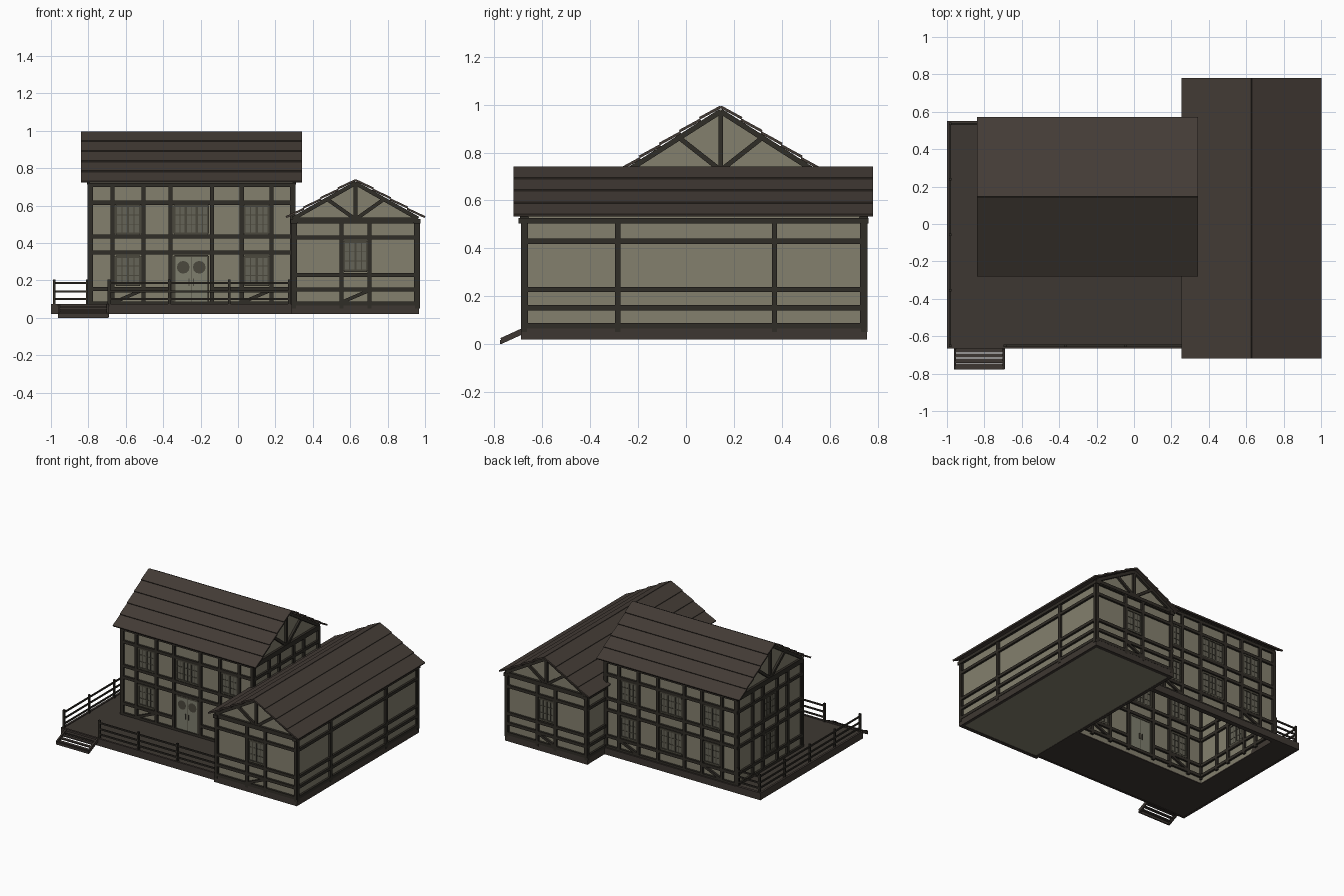
import bpy, bmesh, math
from mathutils import Vector, Matrix

cube = bpy.data.objects.get("Cube")
if cube:
    bpy.data.objects.remove(cube)


def material(name, r, g, b):
    m = bpy.data.materials.new(name)
    m.use_nodes = True
    m.diffuse_color = (r, g, b, 1)
    m.node_tree.nodes["Principled BSDF"].inputs["Base Color"].default_value = (r, g, b, 1)
    return m


PLASTER = material("khaki plaster", .23, .215, .155)
TIMBER = material("dark timber", .03, .026, .02)
ROOF = material("roof board brown", .056, .044, .036)
DECK = material("deck brown", .048, .039, .032)
FRAME = material("window frame olive", .07, .065, .047)
GLASS = material("dull glass", .13, .125, .095)
DOOR = material("door grey green", .21, .21, .155)

UP = Vector((0, 0, 1))
parts = {}


def part(name, mat):
    """Bmesh that collects the pieces of one named part."""
    if name not in parts:
        parts[name] = (bmesh.new(), mat)
    return parts[name][0]


def bar(bm, a, b, width, thick, n):
    """Box running from a to b, with its thickness along n."""
    a, b = Vector(a), Vector(b)
    x = (b - a).normalized()
    n = Vector(n).normalized()
    rot = Matrix((x, n.cross(x), n)).transposed().to_4x4()
    size = Matrix.Diagonal(((b - a).length, width, thick, 1))
    bmesh.ops.create_cube(bm, size=1, matrix=Matrix.Translation((a + b) / 2) @ rot @ size)


def box(bm, x0, x1, y0, y1, z0, z1):
    y, z = (y0 + y1) / 2, (z0 + z1) / 2
    bar(bm, (x0, y, z), (x1, y, z), y1 - y0, z1 - z0, UP)


class Facade:
    """A wall plane on which pieces are placed by (u, z)."""

    def __init__(self, axis, at, out):
        self.axis, self.at = axis, at
        self.n = Vector((0, out, 0)) if axis == "x" else Vector((out, 0, 0))

    def p(self, u, z):
        return Vector((u, self.at, z)) if self.axis == "x" else Vector((self.at, u, z))

    def bar(self, bm, u0, z0, u1, z1, w=.022, t=.03):
        bar(bm, self.p(u0, z0), self.p(u1, z1), w, t, self.n)

    def window(self, u, z, w, h, leaves=2):
        glass, frame = part("window_glass", GLASS), part("window_frames", FRAME)
        self.bar(glass, u - w / 2, z, u + w / 2, z, h, .008)
        for s in (-1, 1):
            self.bar(frame, u - w / 2, z + s * h / 2, u + w / 2, z + s * h / 2, .014, .022)
        for i in range(2 * leaves + 1):
            x = u - w / 2 + w * i / (2 * leaves)
            thin = i % 2 == 1
            self.bar(frame, x, z - h / 2, x, z + h / 2, .005 if thin else .012, .013 if thin else .02)
        for k in (-1, 1):
            self.bar(frame, u - w / 2, z + k * h / 6, u + w / 2, z + k * h / 6, .005, .013)

    def grid(self, bm, posts, rails, z0, z1):
        for u in posts:
            self.bar(bm, u, z0, u, z1)
        for z in rails:
            self.bar(bm, posts[0] - .012, z, posts[-1] + .012, z)

    def gable(self, bm, mid, half, base, ridge):
        """Rafters, king post and two braces."""
        self.bar(bm, mid, base, mid, ridge - .02, .02)
        self.bar(bm, mid - half, base, mid + half, base, .024, .036)
        for s in (-1, 1):
            self.bar(bm, mid + s * half, base + .005, mid, ridge - .018, .022, .034)
            self.bar(bm, mid + s * .012, base + .01, mid + s * half * .46, base + (ridge - base) * .52, .02)


def shell(name, axis, u0, u1, v0, v1, z0, eave, ridge, floor):
    """Plaster walls with a gable at both ends; u crosses the ridge."""
    bm = part(name, PLASTER)
    mid = (u0 + u1) / 2
    profile = [(u0, z0), (u1, z0), (u1, eave), (mid, ridge), (u0, eave)]

    def ring(v):
        return [bm.verts.new((u, v, z) if axis == "x" else (v, u, z)) for u, z in profile]
    a, b = ring(v0), ring(v1)
    bm.faces.new(a)
    bm.faces.new(b)
    for i in range(5):
        if i or floor:
            j = (i + 1) % 5
            bm.faces.new((a[i], a[j], b[j], b[i]))
    bmesh.ops.recalc_face_normals(bm, faces=bm.faces)


def roof(name, axis, mid, half, ridge, eave, v0, v1, rows):
    """Overlapping boards on both slopes."""
    bm = part(name, ROOF)
    vm = (v0 + v1) / 2

    def p(u, z):
        return Vector((u, vm, z)) if axis == "x" else Vector((vm, u, z))
    for s in (-1, 1):
        top, low = p(mid, ridge - .012), p(mid + s * half, eave)
        along = Vector((0, 1, 0)) if axis == "x" else Vector((1, 0, 0))
        n = (low - top).cross(along)
        n = n.normalized() * (1 if n.z > 0 else -1)
        for i in range(rows):
            a = top.lerp(low, i / rows)
            b = top.lerp(low, (i + 1) / rows) + n * .007
            bar(bm, a, b, v1 - v0, .011, (b - a).cross(along) * (1 if (b - a).cross(along).z > 0 else -1))


# Main house: plaster shell, open below
X0, X1, Y0, Y1 = -.79, .292, -.235, .525
MID = (Y0 + Y1) / 2
shell("house_walls", "y", Y0, Y1, X0, X1, .03, .735, .98, False)
roof("house_roof", "y", MID, .42, 1.003, .722, -.84, .342, 5)

# Main house: timber frame, front and back alike
frame = part("house_timbers", TIMBER)
posts = [-.788, -.67, -.505, -.36, -.14, .02, .18, .288]
for at, out in ((Y0, -1), (Y1, 1)):
    f = Facade("x", at, out)
    f.grid(frame, posts, (.71, .615, .435, .35, .075), .05, .72)
    for a, b in ((0, 3), (4, 7)):
        f.bar(frame, posts[a], .155, posts[b], .155)
    for u in (-.588, .1):
        f.window(u, .525, .13, .15)
        f.window(u, .252, .13, .15)
        f.bar(frame, u - .07, .085, u + .07, .145, .018)
    f.window(-.25, .525, .18, .15, 3)
    if out > 0:
        f.window(-.25, .252, .18, .15, 3)
        f.bar(frame, -.36, .155, -.14, .155)

# Main house: side walls with gables
for at, out in ((X0, -1), (X1, 1)):
    f = Facade("y", at, out)
    f.grid(frame, [Y0, -.06, MID - .085, MID + .085, .35, Y1], (.71, .615, .435, .35, .155, .075), .05, .72)
    f.gable(frame, MID, .38, .725, .99)
    if out < 0:
        f.window(MID, .525, .135, .15)
        f.window(MID, .252, .135, .15)

# Double front door with rounded panes
f = Facade("x", Y0, -1)
door, pane = part("front_door", DOOR), part("door_panes", FRAME)
f.bar(door, -.335, .2, -.165, .2, .25, .014)
for s in (-1, 1):
    u = -.25 + s * .043
    disc = Matrix.Translation((u, Y0 - .009, .27)) @ Matrix.Rotation(math.pi / 2, 4, "X")
    bmesh.ops.create_circle(pane, cap_ends=True, segments=12, radius=.034, matrix=disc)
    f.bar(pane, -.25 + s * .089, .075, -.25 + s * .089, .33, .012, .022)
    f.bar(pane, -.25 + s * .012, .17, -.25 + s * .012, .21, .006, .028)
f.bar(pane, -.25, .08, -.25, .325, .005, .018)
f.bar(pane, -.34, .33, -.16, .33, .012, .022)

# Side wing: shell, roof and plinth
WX0, WX1, WY0, WY1 = .3, .957, -.675, .742
WM = (WX0 + WX1) / 2
shell("wing_walls", "x", WX0, WX1, WY0, WY1, .022, .52, .728, True)
roof("wing_roof", "x", WM, .368, .748, .532, -.72, .78, 4)
plinth = part("wing_plinth", DECK)
for y in (WY0, WY1):
    box(plinth, WX0 - .014, WX1 + .012, y - .014, y + .014, .02, .07)
for x in (WX0, WX1):
    box(plinth, x - .012, x + .012, WY0, WY1, .02, .07)

# Side wing: timber frame
frame = part("wing_timbers", TIMBER)
rails = (.515, .43, .228, .152, .077)
for at, out in ((WY0, -1), (WY1, 1)):
    f = Facade("x", at, out)
    f.grid(frame, [WX0, WM - .075, WM + .075, WX1], rails, .05, .52)
    f.gable(frame, WM, .335, .525, .738)
    f.window(WM, .33, .125, .155)
    f.bar(frame, WM - .07, .085, WM + .07, .145, .018)
for at, out in ((WX0, -1), (WX1, 1)):
    f = Facade("y", at, out)
    f.grid(frame, [WY0, -.285, .37, WY1], rails, .05, .52)
    f.bar(frame, WY0 - .025, .515, WY1 + .02, .515, .024, .036)

# Deck around the front and one side, with a sill along the back
deck = part("deck", DECK)
box(deck, -.995, X1, -.655, Y0, .022, .068)
box(deck, -.995, X0, Y0, .545, .022, .068)
box(deck, X0, X1, Y1 - .012, .55, .02, .07)
box(deck, -1, X1, -.665, -.65, .02, .073)
box(deck, -1, -.985, -.65, .55, .02, .073)
box(deck, -1, X0, .53, .55, .02, .073)

# Railings
rail = part("railings", TIMBER)


def railing(a, b, count):
    a, b = Vector(a), Vector(b)
    n = (b - a).cross(UP)
    for i in range(count):
        p = a.lerp(b, i / (count - 1))
        bar(rail, p + UP * .06, p + UP * .205, .014, .014, n)
    for z in (.185, .14, .1):
        bar(rail, a + UP * z, b + UP * z, .011, .009, n)


railing((-.69, -.65, 0), (.275, -.65, 0), 4)
railing((-.983, -.65, 0), (-.983, .535, 0), 5)
railing((-.983, .535, 0), (-.805, .535, 0), 2)

# Entry steps
steps = part("entry_steps", DECK)
for x in (-.957, -.697):
    bar(steps, (x, -.77, .014), (x, -.665, .062), .012, .024, (0, -.42, .9))
for i in range(4):
    y = -.758 + i * .027
    box(steps, -.962, -.692, y - .011, y + .011, .016 + i * .012, .024 + i * .012)
box(steps, -.962, -.692, -.777, -.767, 0, .018)

# Turn every part into an object
for name, (bm, mat) in parts.items():
    mesh = bpy.data.meshes.new(name)
    bm.to_mesh(mesh)
    bm.free()
    mesh.materials.append(mat)
    bpy.context.collection.objects.link(bpy.data.objects.new(name, mesh))
